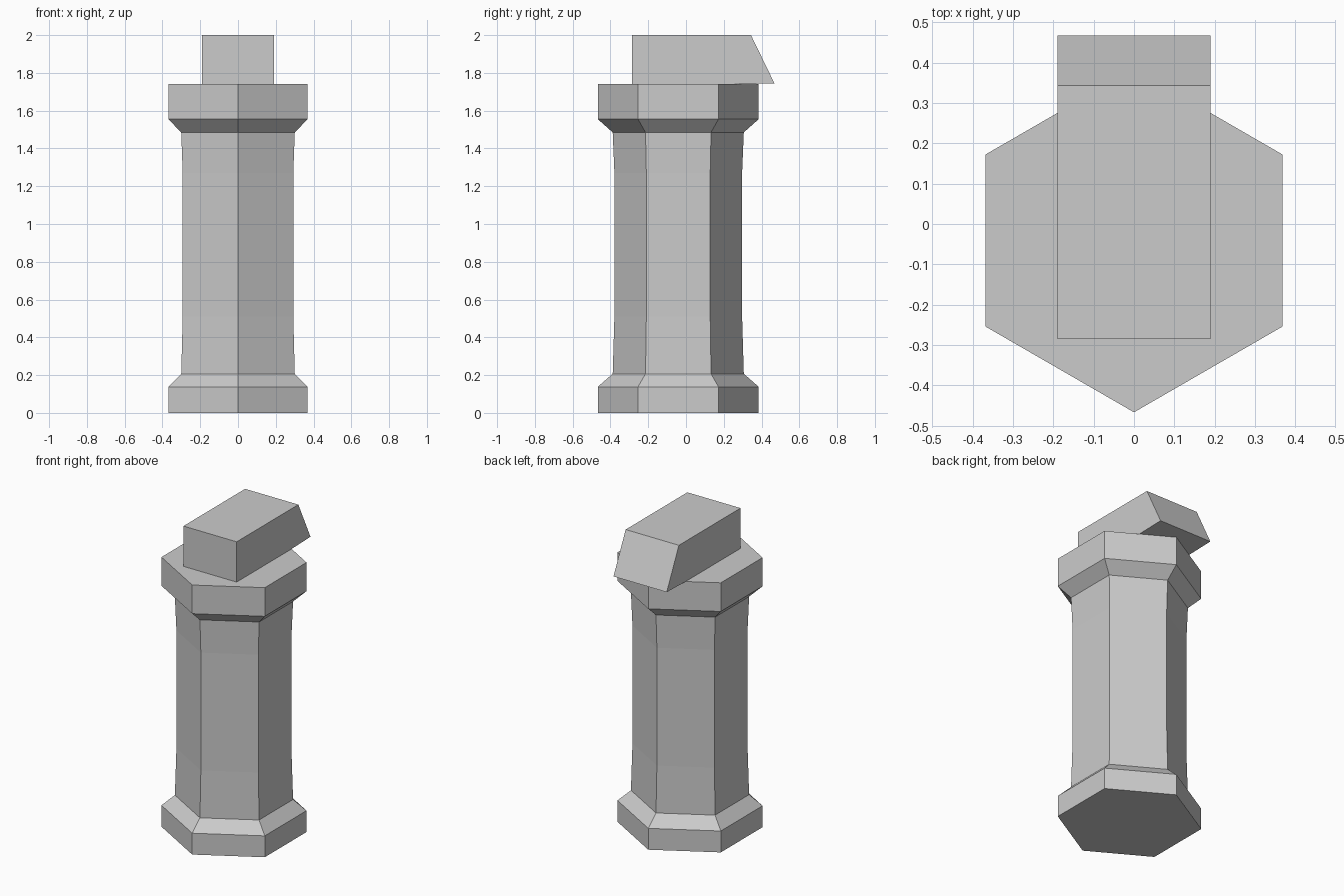
import bpy, bmesh, math

if "Cube" in bpy.data.objects:
    bpy.data.objects.remove(bpy.data.objects["Cube"])

CY = -0.041  # centre of the hexagonal column in y


def make_object(name, bm):
    bmesh.ops.recalc_face_normals(bm, faces=bm.faces)
    mesh = bpy.data.meshes.new(name)
    bm.to_mesh(mesh)
    bm.free()
    obj = bpy.data.objects.new(name, mesh)
    bpy.context.collection.objects.link(obj)
    return obj


def hex_column(name, profile):
    """Stack hexagonal rings from (radius, z) pairs, corners facing front and back."""
    bm = bmesh.new()
    rings = [[bm.verts.new((r * math.sin(k * math.pi / 3),
                            CY - r * math.cos(k * math.pi / 3), z))
              for k in range(6)] for r, z in profile]
    for low, high in zip(rings, rings[1:]):
        for k in range(6):
            n = (k + 1) % 6
            bm.faces.new((low[k], low[n], high[n], high[k]))
    bm.faces.new(rings[0][::-1])
    bm.faces.new(rings[-1])
    return make_object(name, bm)


def side_prism(name, outline, half_width):
    """Extrude a (y, z) outline across x."""
    bm = bmesh.new()
    face = bm.faces.new([bm.verts.new((-half_width, y, z)) for y, z in outline])
    out = bmesh.ops.extrude_face_region(bm, geom=[face])
    verts = [g for g in out["geom"] if isinstance(g, bmesh.types.BMVert)]
    bmesh.ops.translate(bm, verts=verts, vec=(2 * half_width, 0, 0))
    return make_object(name, bm)


# Column: flared base, slightly waisted shaft, flared cap
hex_column("column", [(0.426, 0.0), (0.426, 0.138), (0.347, 0.207),
                      (0.338, 0.51), (0.338, 1.27), (0.347, 1.485),
                      (0.426, 1.555), (0.426, 1.74)])

# Head block with slanted overhanging back, sunk slightly into the cap
side_prism("head_block", [(-0.285, 1.725), (0.468, 1.745),
                          (0.344, 2.0), (-0.285, 2.0)], 0.19)
